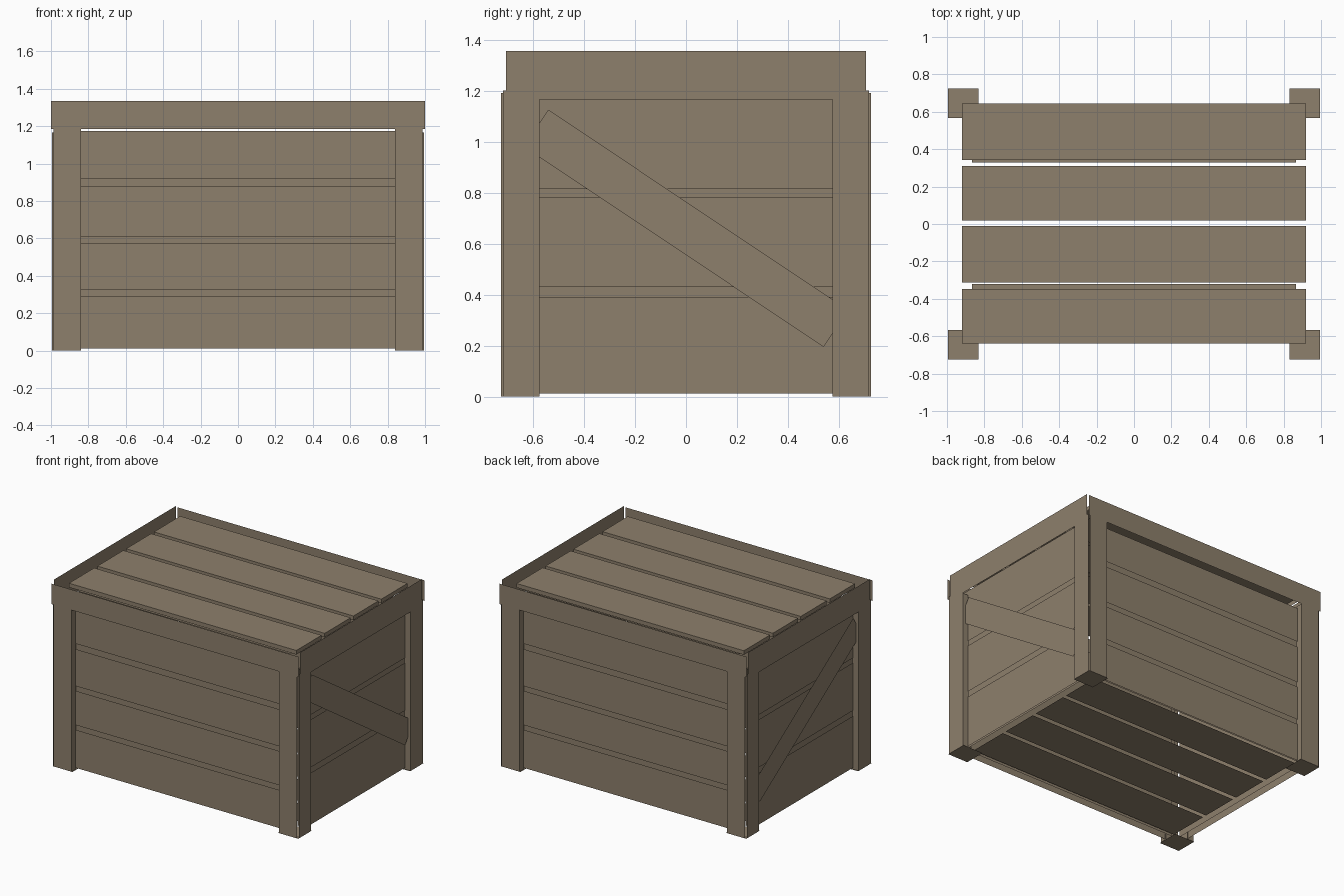
import bpy, bmesh, math
from mathutils import Vector

if "Cube" in bpy.data.objects:
    bpy.data.objects.remove(bpy.data.objects["Cube"])

wood = bpy.data.materials.new("weathered_wood")
wood.use_nodes = True
colour = (0.27, 0.215, 0.15, 1)
wood.diffuse_color = colour
bsdf = wood.node_tree.nodes["Principled BSDF"]
bsdf.inputs["Base Color"].default_value = colour
bsdf.inputs["Roughness"].default_value = 0.9


def place(axis, pos, u, v):
    """Point on a plane across an axis; u and v follow the other two axes."""
    p = [u, v]
    p.insert(axis, pos)
    return Vector(p)


def sheet(bm, axis, pos, outline, facing):
    """Flat board face on the given plane, facing + or - along the axis."""
    face = bm.faces.new([bm.verts.new(place(axis, pos, u, v)) for u, v in outline])
    face.normal_update()
    if face.normal[axis] * facing < 0:
        face.normal_flip()
    return face


def rect(u0, u1, v0, v1):
    return [(u0, v0), (u1, v0), (u1, v1), (u0, v1)]


def finish(name, bm):
    mesh = bpy.data.meshes.new(name)
    bm.to_mesh(mesh)
    bm.free()
    mesh.materials.append(wood)
    obj = bpy.data.objects.new(name, mesh)
    bpy.context.collection.objects.link(obj)
    return obj


def board(name, axis, pos, outline, facing):
    bm = bmesh.new()
    sheet(bm, axis, pos, outline, facing)
    return finish(name, bm)


# Corner posts: outer faces, inner returns and a foot, open at the top
for sx, xname in ((1, "left"), (-1, "right")):
    for sy, yname in ((-1, "front"), (1, "back")):
        bm = bmesh.new()
        sheet(bm, 1, sy * .725, rect(sx * .84, sx * .987, 0, 1.19), sy)
        sheet(bm, 0, sx * .995, rect(sy * .575, sy * .718, 0, 1.2), sx)
        sheet(bm, 0, sx * .84, rect(sy * .67, sy * .725, 0, 1.19), -sx)
        sheet(bm, 1, sy * .575, rect(sx * .945, sx * .995, 0, 1.165), -sy)
        sheet(bm, 2, 0, rect(sx * .832, sx * .995, sy * .568, sy * .725), -1)
        finish(f"{yname}_{xname}_post", bm)

# Front and back walls: rail, four planks and an inner lining
for s, side in ((-1, "front"), (1, "back")):
    board(f"{side}_rail", 1, s * .73, rect(-1, 1, 1.185, 1.335), s)
    for i, (low, high) in enumerate(((.012, .29), (.325, .575), (.61, .88), (.92, 1.175))):
        board(f"{side}_plank_{i + 1}", 1, s * .68, rect(-.92, .92, low, high), s)
    board(f"{side}_lining", 1, s * .645, rect(-.865, .865, .03, 1.17), -s)

# End walls: rail, three planks, lining and diagonal brace
along = Vector((math.cos(math.radians(33.75)), -math.sin(math.radians(33.75))))
across = Vector((-along.y, along.x))
middle = Vector((0, .66))
brace = [middle + along * a * .707 + across * b * .087
         for a, b in ((-1, -1), (1, -1), (1, 1), (-1, 1))]
for s, side in ((1, "left"), (-1, "right")):
    board(f"{side}_rail", 0, s * .997, rect(-.705, .705, 1.165, 1.355), s)
    for i, (low, high) in enumerate(((.012, .39), (.43, .78), (.815, 1.2))):
        board(f"{side}_plank_{i + 1}", 0, s * .95, rect(-.65, .65, low, high), s)
    board(f"{side}_lining", 0, s * .915, rect(-.62, .62, .03, 1.18), -s)
    board(f"{side}_brace", 0, s * .975, brace, s)

# Lid planks with turned-down edges
for i, (y0, y1) in enumerate(((-.64, -.348), (-.312, -.012), (.02, .31), (.342, .645))):
    bm = bmesh.new()
    sheet(bm, 2, 1.325, rect(-.92, .92, y0, y1), 1)
    for y, s in ((y0, -1), (y1, 1)):
        sheet(bm, 1, y, rect(-.92, .92, 1.295, 1.325), s)
    for s in (-1, 1):
        sheet(bm, 0, s * .92, rect(y0, y1, 1.295, 1.325), s)
    finish(f"lid_plank_{i + 1}", bm)

# Lid lining and floor share the same four-board layout
for i, (y0, y1) in enumerate(((-.62, -.32), (-.29, -.012), (.02, .3), (.33, .62))):
    board(f"lid_lining_{i + 1}", 2, 1.275, rect(-.865, .865, y0, y1), -1)
    board(f"floor_plank_{i + 1}", 2, .03, rect(-.865, .865, y0, y1), -1)
